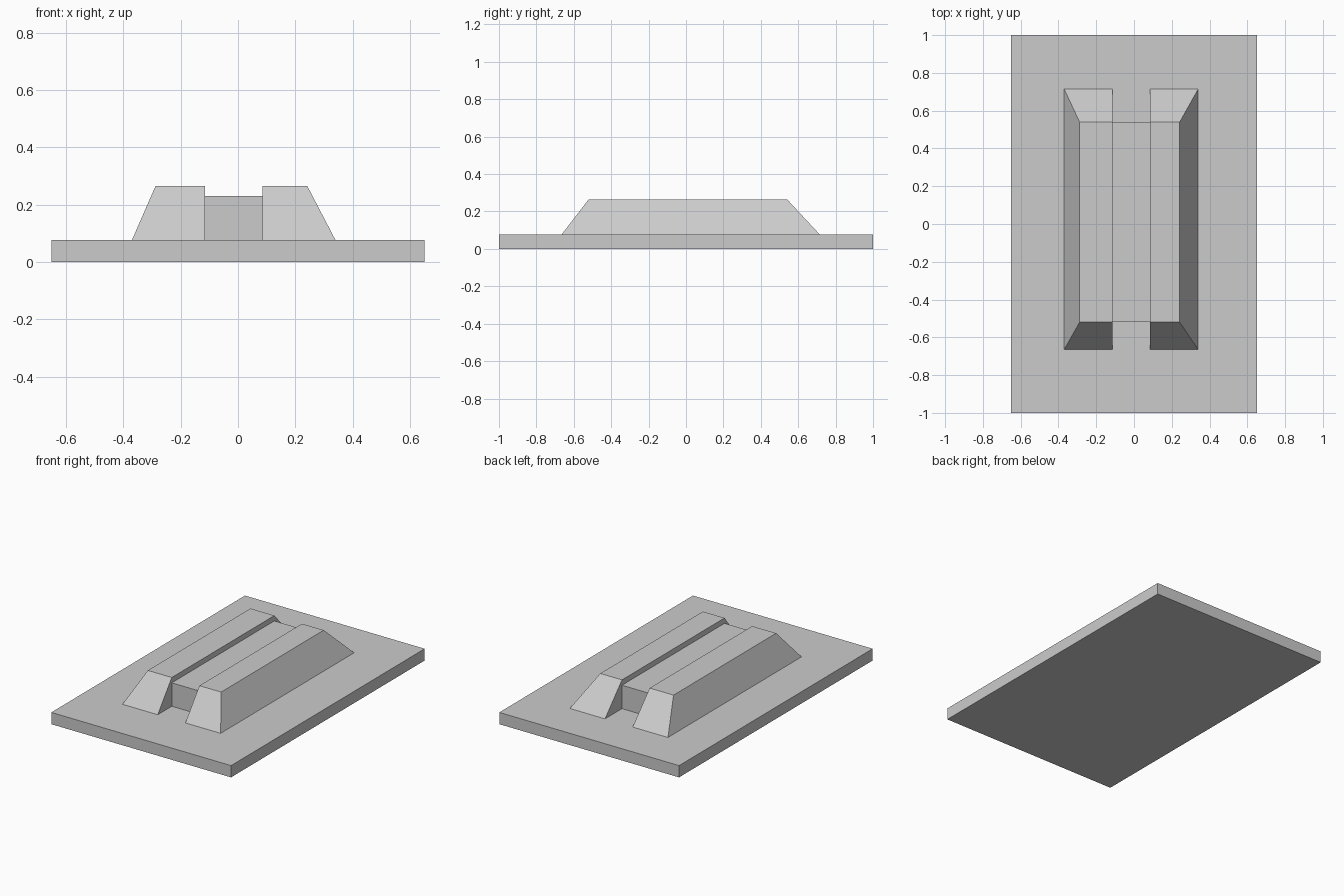
import bpy
import bmesh

cube = bpy.data.objects.get("Cube")
if cube:
    bpy.data.objects.remove(cube, do_unlink=True)

GREY = (0.6, 0.6, 0.6, 1.0)
grey = bpy.data.materials.new("plain grey")
grey.use_nodes = True
grey.diffuse_color = GREY
grey.node_tree.nodes["Principled BSDF"].inputs["Base Color"].default_value = GREY


def frustum(name, bottom, top, z0, z1):
    """Solid between two rectangles given as (x0, x1, y0, y1)."""
    bm = bmesh.new()
    rings = []
    for (x0, x1, y0, y1), z in ((bottom, z0), (top, z1)):
        corners = ((x0, y0), (x1, y0), (x1, y1), (x0, y1))
        rings.append([bm.verts.new((x, y, z)) for x, y in corners])
    low, high = rings
    bm.faces.new(low[::-1])
    bm.faces.new(high)
    for i in range(4):
        j = (i + 1) % 4
        bm.faces.new((low[i], low[j], high[j], high[i]))
    mesh = bpy.data.meshes.new(name)
    bm.to_mesh(mesh)
    bm.free()
    mesh.materials.append(grey)
    obj = bpy.data.objects.new(name, mesh)
    bpy.context.collection.objects.link(obj)
    return obj


BASE_TOP, RIDGE_TOP, CHANNEL_TOP = 0.077, 0.265, 0.23
CHANNEL = (-0.115, 0.085)      # x range of the sunken strip
FOOT_Y = (-0.665, 0.715)       # ridge length at the base
CREST_Y = (-0.52, 0.54)        # ridge length at the top

# Flat base slab
slab = (-0.65, 0.65, -1.0, 1.0)
frustum("base_slab", slab, slab, 0.0, BASE_TOP)

# Two ridges with sloped outer sides and ends, upright inner sides
frustum("right_ridge", (-0.37, CHANNEL[0], *FOOT_Y),
        (-0.288, CHANNEL[0], *CREST_Y), BASE_TOP, RIDGE_TOP)
frustum("left_ridge", (CHANNEL[1], 0.34, *FOOT_Y),
        (CHANNEL[1], 0.242, *CREST_Y), BASE_TOP, RIDGE_TOP)

# Lower block between the ridges
strip = (*CHANNEL, *CREST_Y)
frustum("channel_block", strip, strip, BASE_TOP, CHANNEL_TOP)
